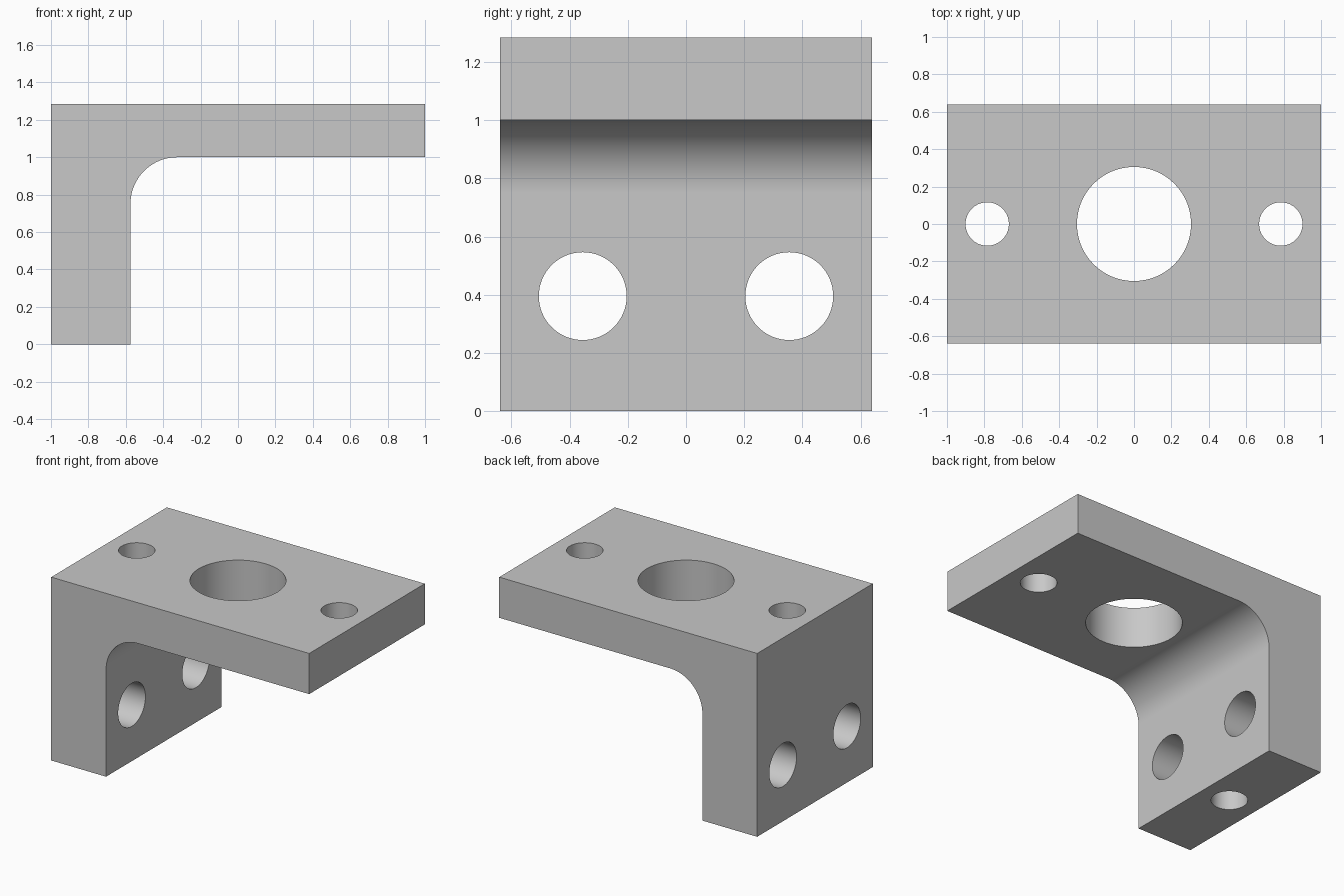
import bpy, bmesh
from math import pi, sin, cos, radians

cube = bpy.data.objects.get("Cube")
if cube:
    bpy.data.objects.remove(cube, do_unlink=True)

HALF_DEPTH = 0.64
TOP, UNDERSIDE = 1.285, 1.0
LEG_INNER = -0.575
FILLET = 0.25

# Single grey finish
grey = bpy.data.materials.new("machined grey")
grey.use_nodes = True
colour = (0.58, 0.58, 0.58, 1)
grey.diffuse_color = colour
grey.node_tree.nodes["Principled BSDF"].inputs["Base Color"].default_value = colour


def add_object(name, bm):
    bmesh.ops.recalc_face_normals(bm, faces=bm.faces)
    mesh = bpy.data.meshes.new(name)
    bm.to_mesh(mesh)
    bm.free()
    mesh.materials.append(grey)
    obj = bpy.data.objects.new(name, mesh)
    bpy.context.collection.objects.link(obj)
    return obj


# L-shaped bracket: side profile with a filleted inner corner, extruded in depth
steps = 24
profile = [(-1, 0), (LEG_INNER, 0)]
for i in range(steps + 1):
    a = pi - i * pi / 2 / steps
    profile.append((LEG_INNER + FILLET + FILLET * cos(a),
                    UNDERSIDE - FILLET + FILLET * sin(a)))
profile += [(1, UNDERSIDE), (1, TOP), (-1, TOP)]

bm = bmesh.new()
face = bm.faces.new([bm.verts.new((x, -HALF_DEPTH, z)) for x, z in profile])
extruded = bmesh.ops.extrude_face_region(bm, geom=[face])
moved = [v for v in extruded["geom"] if isinstance(v, bmesh.types.BMVert)]
bmesh.ops.translate(bm, verts=moved, vec=(0, 2 * HALF_DEPTH, 0))
bracket = add_object("angle_bracket", bm)
bpy.context.view_layer.objects.active = bracket
bracket.select_set(True)


def drill(location, radius, along_x=False):
    """Cut a round hole right through the bracket."""
    bm = bmesh.new()
    bmesh.ops.create_cone(bm, cap_ends=True, segments=64,
                          radius1=radius, radius2=radius, depth=4)
    cutter = add_object("hole_cutter", bm)
    cutter.location = location
    cutter.rotation_euler.y = pi / 2 if along_x else 0
    cutter.hide_render = True
    bpy.context.view_layer.update()
    cut = bracket.modifiers.new("hole", 'BOOLEAN')
    cut.operation = 'DIFFERENCE'
    cut.solver = 'EXACT'
    cut.object = cutter
    bpy.ops.object.modifier_apply(modifier=cut.name)
    bpy.data.objects.remove(cutter, do_unlink=True)


# Central bore, two vertical bolt holes, two leg holes
drill((0, 0, 0.6), 0.305)
for side in (-1, 1):
    drill((0.785 * side, 0, 0.6), 0.116)
    drill((0, 0.355 * side, 0.395), 0.151, along_x=True)

# Smooth hole walls and fillet, crisp edges and flat faces
bpy.ops.object.shade_smooth_by_angle(angle=radians(30))
weighted = bracket.modifiers.new("flat_faces", 'WEIGHTED_NORMAL')
weighted.keep_sharp = True
